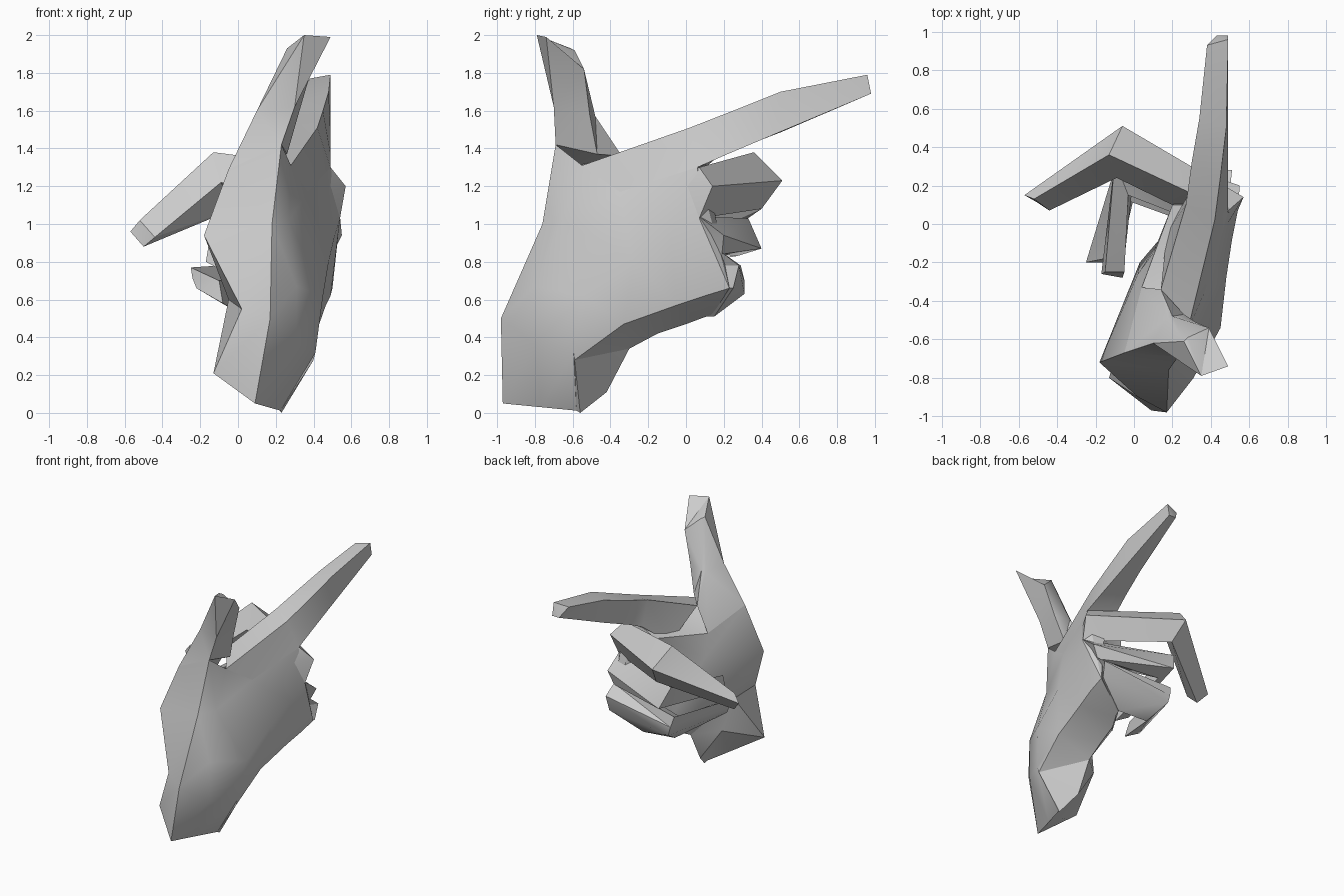
import bpy, bmesh, math

cube = bpy.data.objects.get("Cube")
if cube:
    bpy.data.objects.remove(cube, do_unlink=True)

grey = bpy.data.materials.new("plain_grey")
grey.use_nodes = True
grey.diffuse_color = (0.6, 0.6, 0.6, 1)
grey.node_tree.nodes["Principled BSDF"].inputs["Base Color"].default_value = (0.6, 0.6, 0.6, 1)


def loft(name, rings):
    """Skin a row of cross-sections and close both ends."""
    bm = bmesh.new()
    loops = [[bm.verts.new(p) for p in ring] for ring in rings]
    n = len(loops[0])
    for a, b in zip(loops, loops[1:]):
        for i in range(n):
            j = (i + 1) % n
            bm.faces.new((a[i], a[j], b[j], b[i]))
    bm.faces.new(loops[0][::-1])
    bm.faces.new(loops[-1])
    # split bent quads into flat triangles
    bmesh.ops.triangulate(bm, faces=bm.faces[:])
    bmesh.ops.recalc_face_normals(bm, faces=bm.faces[:])
    mesh = bpy.data.meshes.new(name)
    bm.to_mesh(mesh)
    bm.free()
    mesh.materials.append(grey)
    obj = bpy.data.objects.new(name, mesh)
    bpy.context.collection.objects.link(obj)
    bpy.ops.object.select_all(action='DESELECT')
    obj.select_set(True)
    bpy.context.view_layer.objects.active = obj
    bpy.ops.object.shade_smooth_by_angle(angle=math.radians(30))
    return obj


# Palm: sections from the wrist to the knuckles
loft("palm", [
    [(-.13, -.80, .21), (.09, -.97, .05), (.16, -.765, .03), (.225, -.58, .012),
     (.23, -.56, 0), (.17, -.42, .11), (0, -.45, .36)],
    [(.02, -.90, .55), (.17, -.98, .50), (.31, -.80, .36), (.41, -.595, .32),
     (.40, -.59, .28), (.17, -.30, .34), (-.05, -.53, .60)],
    [(-.18, -.72, .94), (.18, -.76, 1.0), (.31, -.80, .67), (.45, -.54, .62),
     (.43, -.33, .47), (.18, -.15, .42), (.03, -.20, .60)],
    [(-.05, -.67, 1.29), (.23, -.69, 1.42), (.27, -.66, 1.02), (.48, -.28, .80),
     (.465, -.05, .57), (.20, 0, .47), (.02, -.26, 1.0)],
    [(.04, -.33, 1.17), (.28, -.55, 1.31), (.37, -.35, 1.17), (.51, -.08, .93),
     (.49, .10, .62), (.24, .08, .50), (.10, -.15, 1.10)],
    [(.20, .10, 1.25), (.35, .10, 1.33), (.49, .06, 1.30), (.54, .07, 1.03),
     (.50, .23, .66), (.27, .14, .52), (.25, .10, .95)],
])

# Thumb, raised
loft("thumb", [
    [(.04, -.33, 1.17), (-.05, -.67, 1.29), (.23, -.69, 1.42), (.26, -.47, 1.37), (.14, -.34, 1.36)],
    [(.17, -.49, 1.56), (.10, -.62, 1.60), (.30, -.70, 1.62), (.32, -.51, 1.58), (.20, -.48, 1.57)],
    [(.26, -.61, 1.93), (.35, -.79, 2.0), (.49, -.74, 1.99), (.39, -.54, 1.82), (.28, -.59, 1.92)],
])

# Index finger, stretched out
loft("index_finger", [
    [(.14, -.34, 1.36), (.28, -.55, 1.31), (.37, -.35, 1.17), (.17, -.05, 1.17)],
    [(.27, .10, 1.54), (.42, .02, 1.51), (.49, .06, 1.30), (.28, .15, 1.34)],
    [(.30, .32, 1.61), (.45, .25, 1.60), (.49, .22, 1.37), (.31, .28, 1.40)],
    [(.34, .55, 1.69), (.48, .50, 1.70), (.49, .48, 1.48), (.36, .50, 1.485)],
    [(.38, .93, 1.77), (.49, .96, 1.79), (.49, .98, 1.69), (.43, .98, 1.69)],
])

# Folded fingers: knuckle, bend and tip sections, starting at the top edge
folded = {
    "middle_finger": [
        [(.49, .07, 1.30), (.57, .14, 1.20), (.54, .07, 1.03), (.30, .05, 1.15)],
        [(-.13, .36, 1.38), (-.06, .51, 1.23), (-.02, .40, 1.08), (-.09, .24, 1.22)],
        [(-.52, .13, 1.02), (-.57, .15, .96), (-.50, .11, .88), (-.44, .07, .93)]],
    "ring_finger": [
        [(.54, .07, 1.04), (.55, .20, .94), (.50, .19, .84), (.30, .02, .93)],
        [(-.10, .33, 1.03), (-.04, .40, .87), (0, .27, .83), (-.03, .15, .95)],
        [(-.15, -.25, .92), (-.17, -.26, .80), (-.06, -.28, .74), (-.05, -.25, .86)]],
    "little_finger": [
        [(.50, .19, .85), (.51, .28, .78), (.50, .25, .66), (.27, .15, .51), (.30, 0, .70)],
        [(-.10, .29, .78), (-.08, .31, .70), (-.06, .31, .63), (0, .14, .53), (-.03, .12, .70)],
        [(-.25, -.20, .77), (-.24, -.20, .71), (-.22, -.20, .66), (-.08, -.20, .58), (-.10, -.17, .70)]],
}
for name, rings in folded.items():
    # root section sunk into the palm
    root = [(x - .15, y - .25, z) for x, y, z in rings[0]]
    loft(name, [root] + rings)
